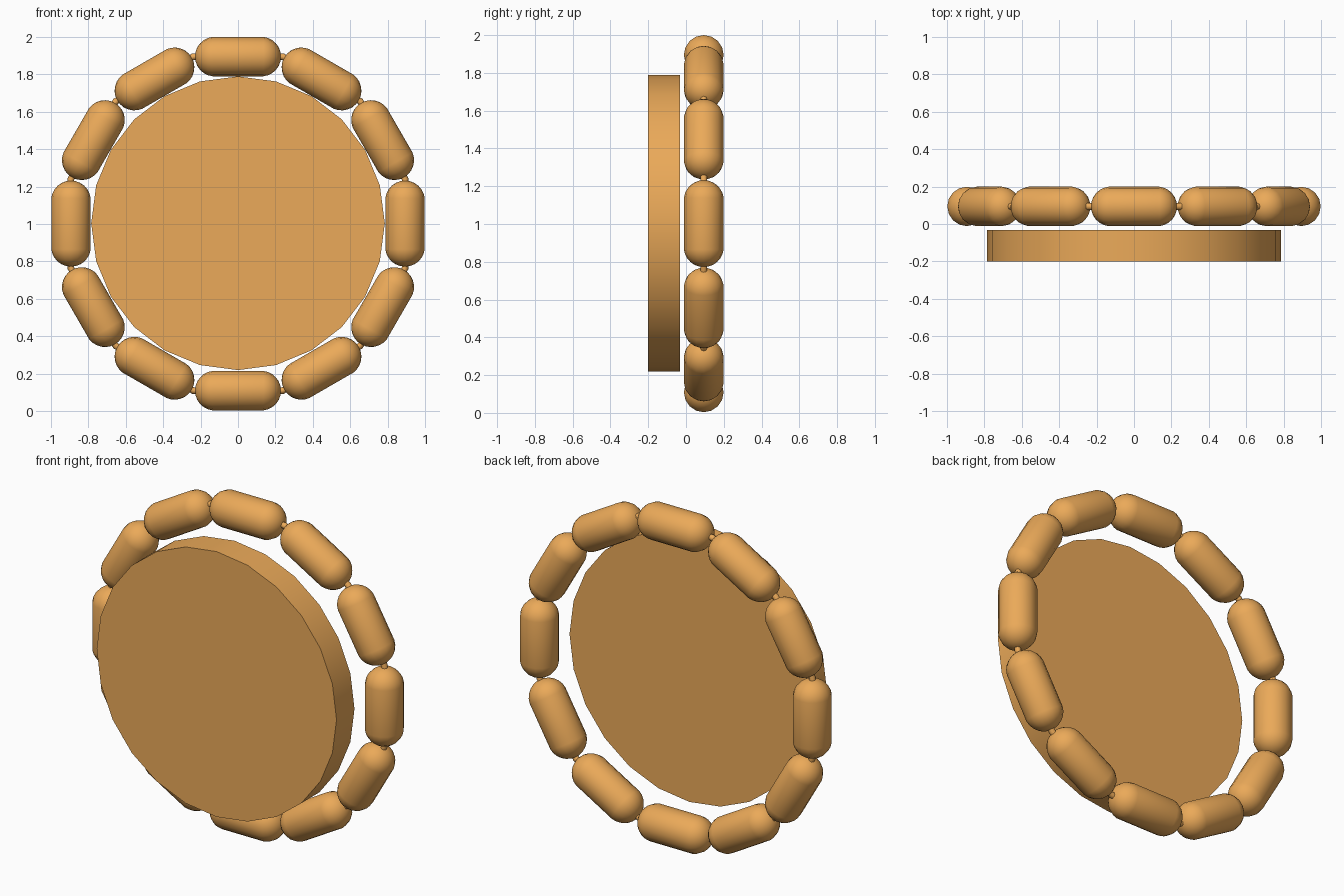
import bpy, bmesh, math
from mathutils import Matrix

if "Cube" in bpy.data.objects:
    bpy.data.objects.remove(bpy.data.objects["Cube"])

orange = bpy.data.materials.new("orange")
orange.diffuse_color = (0.83, 0.40, 0.10, 1)
orange.use_nodes = True
orange.node_tree.nodes["Principled BSDF"].inputs["Base Color"].default_value = orange.diffuse_color

CENTRE_Z = 1.002
COUNT, RING_R = 12, 0.893
BEAD_R, BEAD_HALF, SIDES = 0.106, 0.23, 16


def finish(name, bm, loc, angle):
    bmesh.ops.recalc_face_normals(bm, faces=bm.faces)
    mesh = bpy.data.meshes.new(name)
    bm.to_mesh(mesh)
    bm.free()
    mesh.materials.append(orange)
    obj = bpy.data.objects.new(name, mesh)
    bpy.context.collection.objects.link(obj)
    obj.location = loc
    bpy.ops.object.select_all(action='DESELECT')
    obj.select_set(True)
    bpy.context.view_layer.objects.active = obj
    bpy.ops.object.shade_smooth_by_angle(angle=math.radians(angle))
    return obj


# front disc
bm = bmesh.new()
bmesh.ops.create_cone(bm, cap_ends=True, segments=24, radius1=0.785, radius2=0.785,
                      depth=0.168, matrix=Matrix.Rotation(math.pi / 2, 4, 'X'))
finish("front_disc", bm, (0, -0.116, CENTRE_Z + 0.002), 30)

# ring of capsule beads, each a sphere stretched along its tangent
for i in range(COUNT):
    bm = bmesh.new()
    bmesh.ops.create_uvsphere(bm, u_segments=SIDES, v_segments=13, radius=BEAD_R)
    for v in bm.verts:
        v.co.z += math.copysign(BEAD_HALF - BEAD_R, v.co.z)
    a = i * 2 * math.pi / COUNT
    bmesh.ops.transform(bm, verts=bm.verts, matrix=Matrix.Rotation(-a, 4, 'Y'))
    finish(f"rim_bead_{i + 1}", bm,
           (RING_R * math.cos(a), 0.094, CENTRE_Z + RING_R * math.sin(a)), 40)

# thin cord threading the beads
bm = bmesh.new()
rings = []
for i in range(COUNT):
    a = (i + 0.5) * 2 * math.pi / COUNT
    r = RING_R / math.cos(math.pi / COUNT)
    rings.append([bm.verts.new(((r + 0.018 * math.cos(t)) * math.cos(a), 0.018 * math.sin(t),
                                (r + 0.018 * math.cos(t)) * math.sin(a)))
                  for t in (k * math.pi / 4 for k in range(8))])
for i in range(COUNT):
    p, q = rings[i], rings[(i + 1) % COUNT]
    for k in range(8):
        bm.faces.new((p[k], p[(k + 1) % 8], q[(k + 1) % 8], q[k]))
finish("bead_cord", bm, (0, 0.094, CENTRE_Z), 50)
